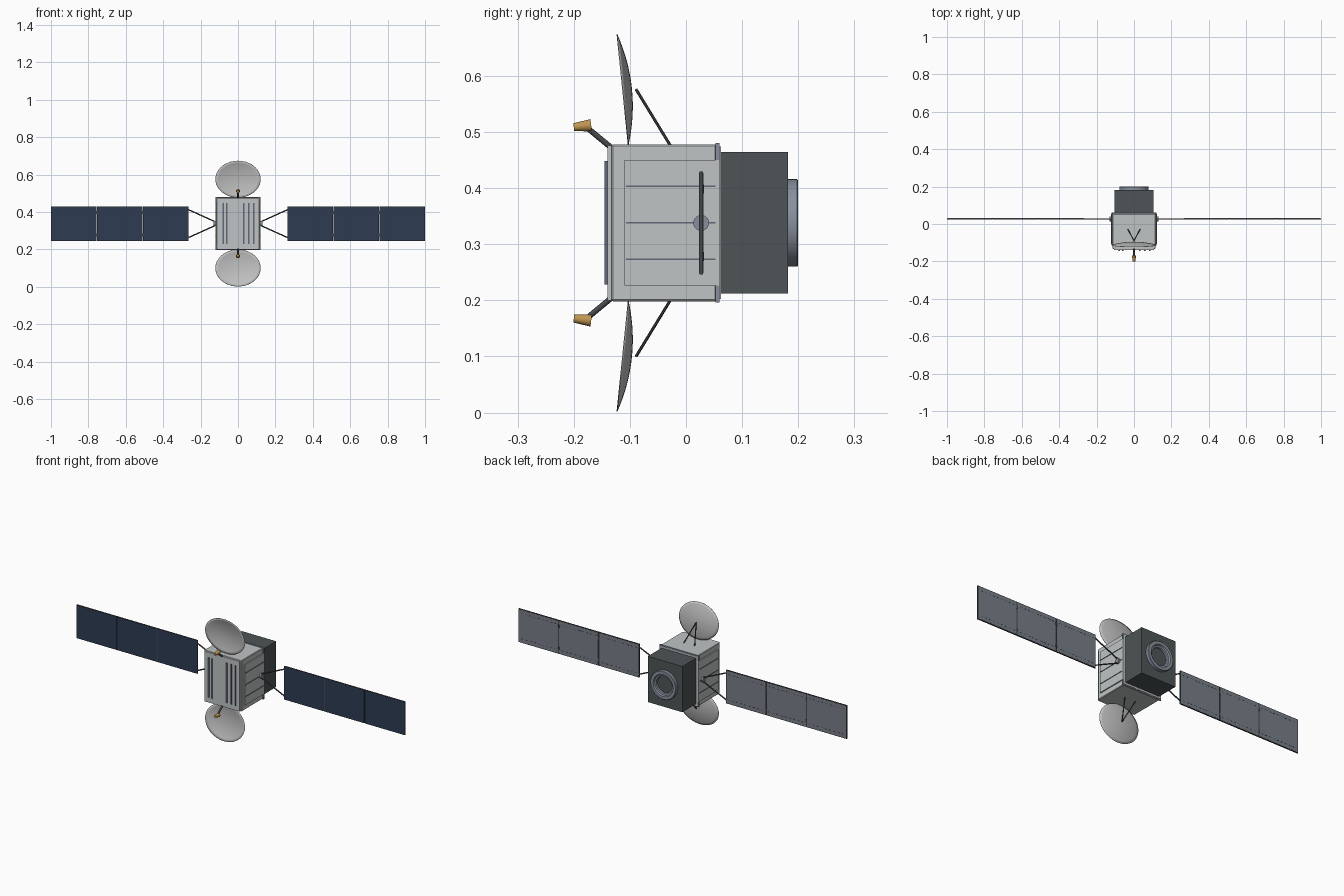
import bpy, bmesh, math
from mathutils import Vector

if "Cube" in bpy.data.objects:
    bpy.data.objects.remove(bpy.data.objects["Cube"])

MID = 0.338  # height of the symmetry plane


def material(name, r, g, b):
    m = bpy.data.materials.new(name)
    m.use_nodes = True
    m.diffuse_color = (r, g, b, 1)
    m.node_tree.nodes["Principled BSDF"].inputs["Base Color"].default_value = (r, g, b, 1)
    return m


LIGHT = material("light grey hull", 0.52, 0.55, 0.55)
DISH = material("dish grey", 0.52, 0.53, 0.52)
DARK = material("dark slate", 0.075, 0.09, 0.095)
STEEL = material("blue steel", 0.25, 0.28, 0.34)
STRIP = material("slate strip", 0.12, 0.14, 0.19)
CELL = material("navy cells", 0.027, 0.045, 0.085)
BACK = material("panel back grey", 0.19, 0.21, 0.25)
STRUT = material("strut charcoal", 0.06, 0.065, 0.07)
GOLD = material("feed gold", 0.52, 0.30, 0.08)


def finish(name, bm, mat, smooth=False):
    bmesh.ops.recalc_face_normals(bm, faces=bm.faces)
    me = bpy.data.meshes.new(name)
    bm.to_mesh(me)
    bm.free()
    me.materials.append(mat)
    ob = bpy.data.objects.new(name, me)
    bpy.context.collection.objects.link(ob)
    if smooth:
        bpy.ops.object.select_all(action='DESELECT')
        ob.select_set(True)
        bpy.context.view_layer.objects.active = ob
        bpy.ops.object.shade_smooth_by_angle(angle=math.radians(35))
    return ob


def box(name, xs, ys, zs, mat, bevel=0):
    """Box from ranges; zs is measured from the symmetry plane."""
    bm = bmesh.new()
    bmesh.ops.create_cube(bm, size=1)
    spans = (xs, ys, (zs[0] + MID, zs[1] + MID))
    for v in bm.verts:
        v.co = Vector([(a + b) / 2 + c * (b - a) for c, (a, b) in zip(v.co, spans)])
    if bevel:
        bmesh.ops.bevel(bm, geom=bm.edges[:], offset=bevel, segments=1, affect='EDGES')
    return finish(name, bm, mat)


def rod(name, p, q, r1, mat, r2=None, sides=12):
    """Rod or cone between two points; z is measured from the symmetry plane."""
    p, q = Vector(p), Vector(q)
    bm = bmesh.new()
    bmesh.ops.create_cone(bm, cap_ends=True, segments=sides, radius1=r1,
                          radius2=r1 if r2 is None else r2, depth=(q - p).length)
    turn = (q - p).to_track_quat('Z', 'Y')
    for v in bm.verts:
        v.co = turn @ v.co + (p + q) / 2 + Vector((0, 0, MID))
    return finish(name, bm, mat, True)


def lathe_y(name, profile, mat, sides=48):
    """Revolve (radius, y) points about the long axis of the body."""
    bm = bmesh.new()
    vs = [bm.verts.new((r, y, MID)) for r, y in profile]
    es = [bm.edges.new(pair) for pair in zip(vs, vs[1:])]
    bmesh.ops.spin(bm, geom=vs + es, cent=(0, 0, MID), axis=(0, 1, 0),
                   angle=math.tau, steps=sides)
    bmesh.ops.remove_doubles(bm, verts=bm.verts, dist=1e-5)
    return finish(name, bm, mat, True)


def dish(name, s):
    """Shallow oval bowl, open to the front, tilted so its outer rim leans forward."""
    inner, outer = Vector((0, -0.103, 0.139)), Vector((0, -0.123, 0.336))
    centre, along = (inner + outer) / 2, (outer - inner) / 2
    normal = Vector((1, 0, 0)).cross(along).normalized()
    if normal.y < 0:
        normal.negate()
    rings, sides = 8, 48
    bm = bmesh.new()
    loops = []
    for i in range(1, rings + 1):
        r = i / rings
        loop = []
        for k in range(sides):
            a = math.tau * k / sides
            p = centre + along * r * math.sin(a) + normal * 0.016 * (1 - r * r)
            loop.append(bm.verts.new((0.121 * r * math.cos(a), p.y, MID + s * p.z)))
        loops.append(loop)
    p = centre + normal * 0.016
    tip = bm.verts.new((0, p.y, MID + s * p.z))
    for k in range(sides):
        n = (k + 1) % sides
        bm.faces.new((tip, loops[0][k], loops[0][n]))
        for a, b in zip(loops, loops[1:]):
            bm.faces.new((a[k], b[k], b[n], a[n]))
    ob = finish(name, bm, DISH, True)
    shell = ob.modifiers.new("thickness", 'SOLIDIFY')
    shell.thickness = 0.0015
    shell.offset = 0


# Main body, front plate and rear frame
box("body", (-0.114, 0.114), (-0.133, 0.055), (-0.14, 0.14), LIGHT, 0.003)
box("front_plate", (-0.106, 0.106), (-0.14, -0.13), (-0.138, 0.138), LIGHT)
box("rear_frame", (-0.119, 0.119), (0.053, 0.06), (-0.142, 0.142), STEEL)
box("rear_deck", (-0.113, 0.113), (0.055, 0.062), (-0.136, 0.136), LIGHT)

# Vertical louvre strips on the front
for i, x in enumerate((-0.08, -0.06, 0.03, 0.058, 0.083)):
    box(f"front_strip_{i + 1}", (x - 0.004, x + 0.004), (-0.145, -0.139), (-0.11, 0.11), STRIP)

# Rear module with docking ring
box("rear_module", (-0.105, 0.105), (0.058, 0.182), (-0.126, 0.126), DARK)
lathe_y("rear_ring", [(0.078, 0.18), (0.078, 0.198), (0.076, 0.2), (0.06, 0.2),
                      (0.056, 0.192), (0.048, 0.19), (0.046, 0.183), (0.046, 0.18)], STEEL)

# Dishes with their feeds and braces, above and below
for s, where in ((1, "upper"), (-1, "lower")):
    dish(f"{where}_dish", s)
    rod(f"{where}_feed_arm", (0, -0.132, s * 0.133), (0, -0.178, s * 0.171), 0.005, STRUT)
    rod(f"{where}_feed_horn", (0, -0.2, s * 0.1705), (0, -0.169, s * 0.174),
        0.007, GOLD, 0.011, 20)
    for side in (-1, 1):
        rod(f"{where}_dish_brace_{'left' if side > 0 else 'right'}",
            (side * 0.033, -0.028, s * 0.138), (0, -0.089, s * 0.238), 0.0028, STRUT, sides=8)

# Side walls and solar wings
for s, where in ((1, "left"), (-1, "right")):
    def span(a, b):
        return (min(s * a, s * b), max(s * a, s * b))

    box(f"{where}_wall", span(0.11, 0.12), (-0.11, 0.0605), (-0.112, 0.112), LIGHT)
    for i, z in enumerate((-0.065, 0, 0.065)):
        box(f"{where}_wall_line_{i + 1}", span(0.118, 0.1225), (-0.107, 0.053),
            (z - 0.0015, z + 0.0015), STRIP)

    # Hub and yoke
    rod(f"{where}_hub", (s * 0.115, 0.027, 0), (s * 0.13, 0.027, 0), 0.014, STEEL, sides=20)
    for t in (-1, 1):
        rod(f"{where}_yoke_{'upper' if t > 0 else 'lower'}", (s * 0.122, 0.027, t * 0.01),
            (s * 0.268, 0.027, t * 0.076), 0.0035, STRUT, sides=8)

    # Three panels: dark frame, front cells, back sheet, dashed seams
    for i in range(3):
        a = 0.265 + i * 0.2455
        b = a + 0.244
        tag = f"{where}_panel_{i + 1}"
        box(tag + "_frame", span(a, b), (0.024, 0.03), (-0.092, 0.092), STRUT)
        box(tag + "_cells", span(a + 0.002, b - 0.002), (0.0232, 0.025), (-0.09, 0.09), CELL)
        box(tag + "_back", span(a + 0.003, b - 0.003), (0.029, 0.0308), (-0.089, 0.089), BACK)
        for t in (-1, 1):
            for k in range(9):
                x = a + 0.012 + k * 0.025
                box(f"{tag}_seam_{'upper' if t > 0 else 'lower'}_{k + 1}", span(x, x + 0.014),
                    (0.03, 0.0314), (t * 0.07 - 0.001, t * 0.07 + 0.001), STRUT)
        if i < 2:
            for t in (-1, 1):
                box(f"{tag}_hinge_{'upper' if t > 0 else 'lower'}", span(b - 0.004, b + 0.0055),
                    (0.026, 0.032), (t * 0.06 - 0.008, t * 0.06 + 0.008), STRUT)
